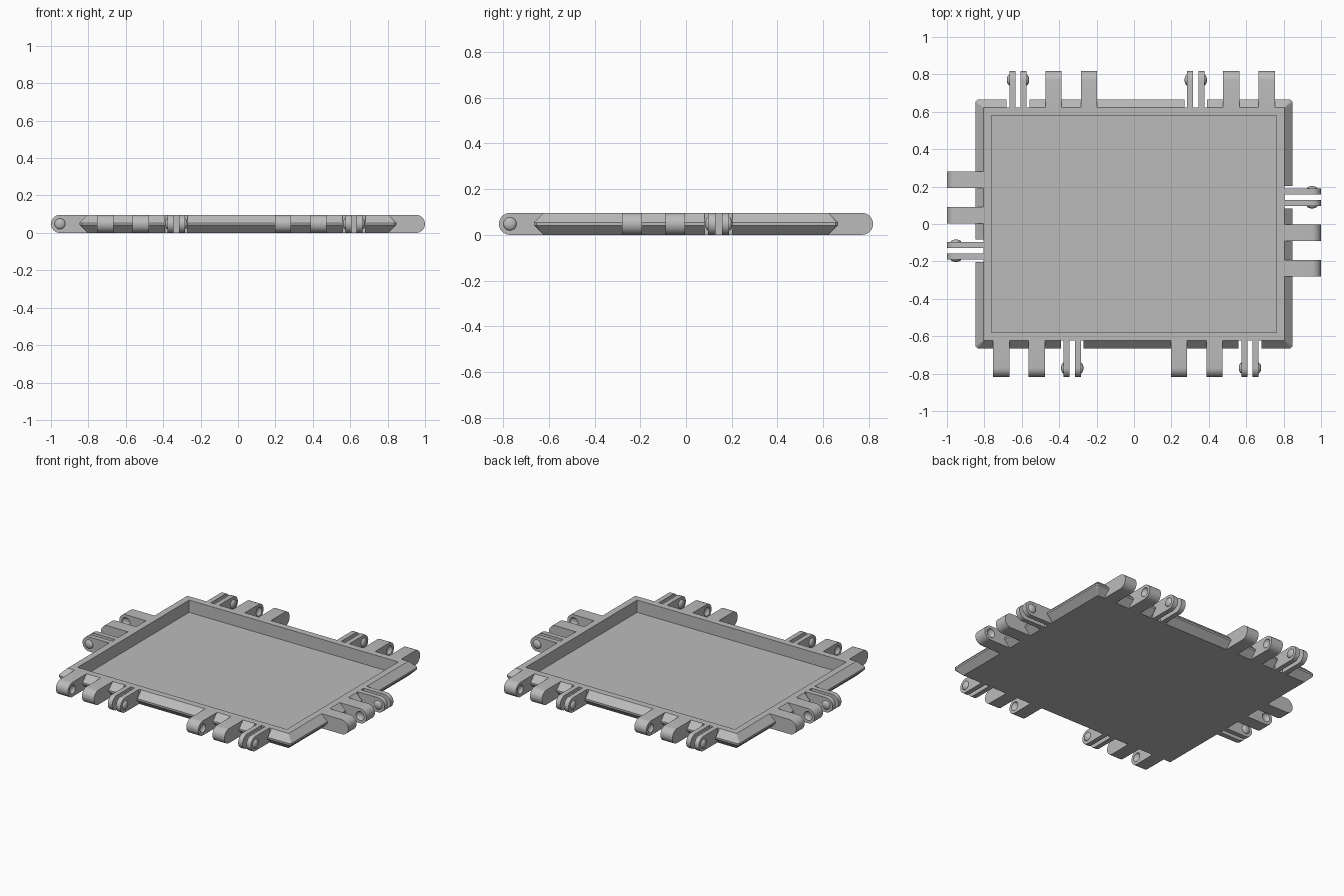
import bpy
import bmesh
import math
from mathutils import Matrix, Vector

if "Cube" in bpy.data.objects:
    bpy.data.objects.remove(bpy.data.objects["Cube"], do_unlink=True)

HEIGHT = 0.096       # full thickness
HALF_X, HALF_Y = 0.805, 0.623   # top face of the frame
BEVEL = 0.042
REACH = 0.195        # how far the hinge arms stick out
PITCH = 0.19         # spacing of clip and knuckles
PIVOT = Vector((0, REACH - HEIGHT / 2, HEIGHT / 2))

grey = bpy.data.materials.new("plain grey")
grey.use_nodes = True
colour = (0.5, 0.5, 0.5, 1)
grey.diffuse_color = colour
grey.node_tree.nodes["Principled BSDF"].inputs["Base Color"].default_value = colour


def finish_mesh(bm, name):
    bmesh.ops.recalc_face_normals(bm, faces=bm.faces)
    mesh = bpy.data.meshes.new(name)
    bm.to_mesh(mesh)
    bm.free()
    mesh.materials.append(grey)
    return mesh


def add_object(name, mesh, matrix=Matrix()):
    obj = bpy.data.objects.new(name, mesh)
    obj.matrix_world = matrix
    bpy.context.collection.objects.link(obj)
    return obj


def smooth(obj):
    bpy.ops.object.select_all(action="DESELECT")
    obj.select_set(True)
    bpy.context.view_layer.objects.active = obj
    bpy.ops.object.shade_smooth_by_angle(angle=math.radians(35))


def subtract(obj, cutter):
    mod = obj.modifiers.new("cut", "BOOLEAN")
    mod.operation = "DIFFERENCE"
    mod.solver = "EXACT"
    mod.object = cutter
    bpy.context.view_layer.objects.active = obj
    bpy.ops.object.modifier_apply(modifier=mod.name)
    bpy.data.objects.remove(cutter, do_unlink=True)


def add_arm(bm, x0, x1):
    """Bar with a round tip, extruded across x."""
    r = HEIGHT / 2
    outline = [(-0.001, 0), (-0.001, HEIGHT)]
    for i in range(17):
        a = math.pi / 2 - math.pi * i / 16
        outline.append((PIVOT.y + r * math.cos(a), r + r * math.sin(a)))
    face = bm.faces.new([bm.verts.new((x0, y, z)) for y, z in outline])
    out = bmesh.ops.extrude_face_region(bm, geom=[face])
    moved = [v for v in out["geom"] if isinstance(v, bmesh.types.BMVert)]
    bmesh.ops.translate(bm, verts=moved, vec=(x1 - x0, 0, 0))


def add_button(bm, x, depth, radius):
    """Flattened ball on the pivot axis."""
    shape = Matrix.Translation(PIVOT + Vector((x, 0, 0)))
    shape = shape @ Matrix.Diagonal((depth, radius, radius, 1))
    turn = Matrix.Rotation(math.pi / 2, 4, "Y")
    bmesh.ops.create_uvsphere(bm, u_segments=20, v_segments=12, radius=1, matrix=shape @ turn)


# Tray: stacked rectangular rings, bevelled outside and recessed inside
def ring(bm, grow, z, cut=0):
    x, y = HALF_X + grow, HALF_Y + grow
    corners = []
    for sx, sy in ((1, 1), (-1, 1), (-1, -1), (1, -1)):
        pair = [(sx * x, sy * (y - cut)), (sx * (x - cut), sy * y)]
        corners += pair if sx * sy > 0 else pair[::-1]
    return [bm.verts.new((px, py, z)) for px, py in corners]


bm = bmesh.new()
rings = [ring(bm, 0, 0), ring(bm, BEVEL, BEVEL, 0.012),
         ring(bm, BEVEL, HEIGHT - BEVEL, 0.012), ring(bm, 0, HEIGHT),
         ring(bm, -0.043, HEIGHT), ring(bm, -0.043, 0.015)]
for low, high in zip(rings, rings[1:]):
    for i in range(8):
        j = (i + 1) % 8
        bm.faces.new((low[i], low[j], high[j], high[i]))
bm.faces.new(rings[0])
bm.faces.new(rings[-1])
bmesh.ops.remove_doubles(bm, verts=bm.verts, dist=0.0001)
tray = add_object("tray", finish_mesh(bm, "tray"))

# Hinge positions: two groups on the long sides, one on the short sides
groups = []
for side, angle, edge, starts in (("back", 0, HALF_Y, (-0.62, 0.33)),
                                  ("front", 180, HALF_Y, (-0.62, 0.33)),
                                  ("left", -90, HALF_X, (-0.143,)),
                                  ("right", 90, HALF_X, (-0.143,))):
    for n, u in enumerate(starts, 1):
        turn = Matrix.Rotation(math.radians(angle), 4, "Z")
        groups.append((f"{side}_{n}", turn @ Matrix.Translation((u, edge, 0))))

# Notches in the rim around each clip
bm = bmesh.new()
for _, place in groups:
    box = Matrix.Translation((0, 0.05, HEIGHT / 2)) @ Matrix.Diagonal((0.122, 0.1, 0.3, 1))
    bmesh.ops.create_cube(bm, size=1, matrix=place @ box)
subtract(tray, add_object("notch_cutter", finish_mesh(bm, "notch_cutter")))

# Clip: two prongs with outward buttons
bm = bmesh.new()
for s in (-1, 1):
    add_arm(bm, s * 0.014, s * 0.046)
    add_button(bm, s * 0.045, 0.015, 0.029)
clip_mesh = finish_mesh(bm, "clip")

# Knuckle: solid arm with a dimple on its +x face
bm = bmesh.new()
add_arm(bm, -0.0435, 0.0435)
knuckle_mesh = finish_mesh(bm, "knuckle")
bm = bmesh.new()
add_button(bm, 0.0435, 0.018, 0.029)
dimple = add_object("dimple_cutter", finish_mesh(bm, "dimple_cutter"))
sample = add_object("knuckle_sample", knuckle_mesh)
subtract(sample, dimple)
knuckle_mesh = sample.data
smooth(sample)
bpy.data.objects.remove(sample, do_unlink=True)

# Place clips and knuckles, with dimples facing each other
half_turn = Matrix.Translation((0, PIVOT.y, 0)) @ Matrix.Diagonal((-1, 1, 1, 1)) @ Matrix.Translation((0, -PIVOT.y, 0))
clips = []
for name, place in groups:
    clips.append(add_object(f"{name}_clip", clip_mesh, place))
    near = place @ Matrix.Translation((PITCH, 0, 0))
    far = place @ Matrix.Translation((2 * PITCH, 0, 0)) @ half_turn
    add_object(f"{name}_inner_knuckle", knuckle_mesh, near)
    add_object(f"{name}_outer_knuckle", knuckle_mesh, far)
smooth(clips[0])
